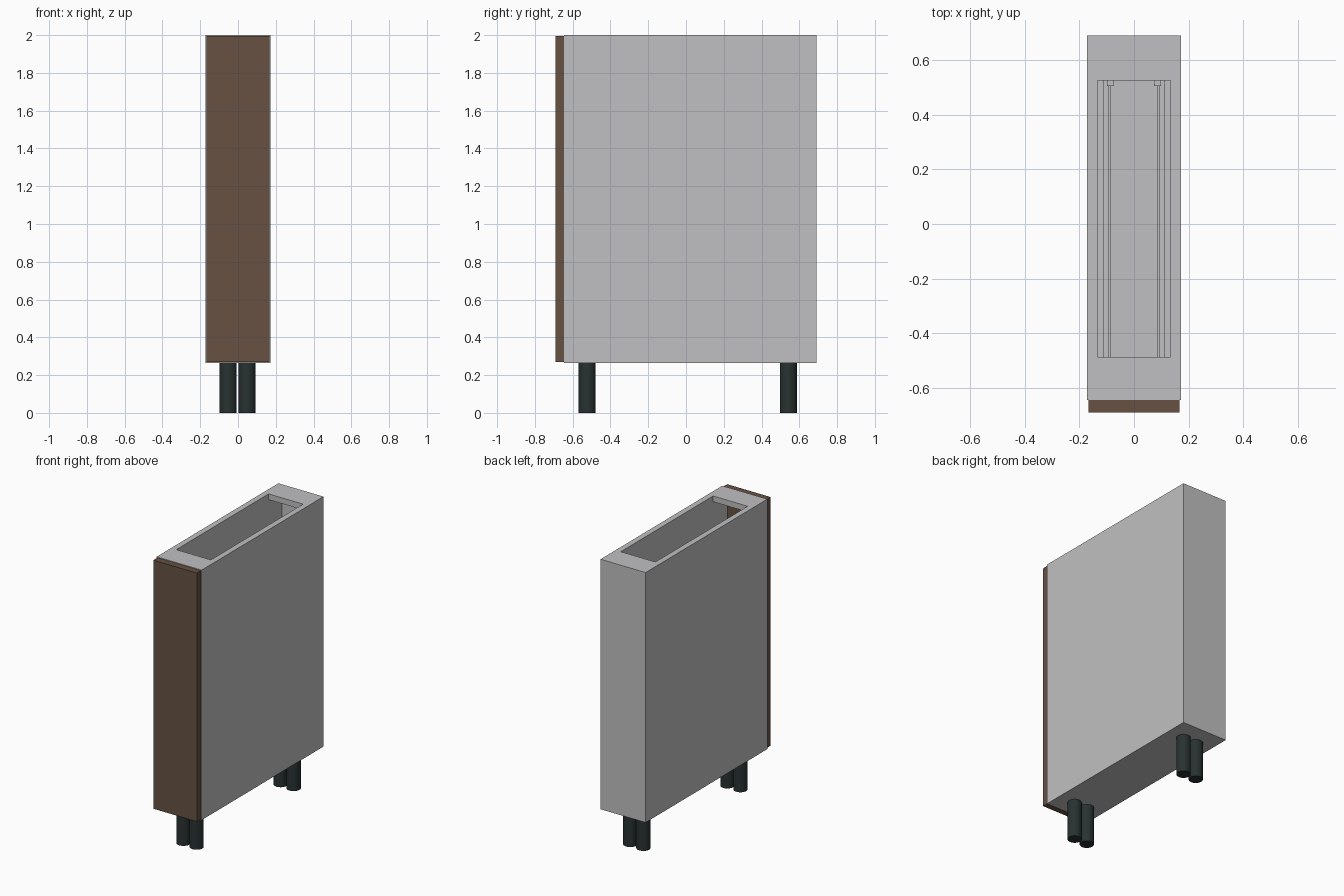
import bpy

if "Cube" in bpy.data.objects:
    bpy.data.objects.remove(bpy.data.objects["Cube"])


def material(name, color):
    m = bpy.data.materials.new(name)
    m.diffuse_color = (*color, 1)
    m.use_nodes = True
    m.node_tree.nodes["Principled BSDF"].inputs["Base Color"].default_value = m.diffuse_color
    return m


GREY = material("carcass grey", (0.53, 0.53, 0.54))
BROWN = material("door brown", (0.135, 0.083, 0.055))
DARK = material("leg charcoal", (0.022, 0.031, 0.031))


def box(name, x, y, z, mat):
    """Box from (min, max) ranges on each axis."""
    bpy.ops.mesh.primitive_cube_add(size=1, location=[sum(r) / 2 for r in (x, y, z)])
    ob = bpy.context.object
    ob.name = name
    ob.scale = [r[1] - r[0] for r in (x, y, z)]
    bpy.ops.object.transform_apply(location=False, rotation=False, scale=True)
    ob.data.materials.append(mat)
    return ob


W, IN = 0.173, 0.133          # outer and inner half width
FRONT, BACK = -0.645, 0.69    # carcass depth
BASE, TOP = 0.265, 2.0        # carcass height

# Side panels
for side, s in (("left", -1), ("right", 1)):
    box(side + "_side_panel", sorted((s * IN, s * W)), (FRONT, BACK), (BASE, TOP), GREY)

# Floor, back and the two top rails
box("floor_panel", (-IN, IN), (FRONT, BACK), (BASE, BASE + 0.04), GREY)
box("back_panel", (-IN, IN), (BACK - 0.02, BACK), (BASE + 0.04, TOP - 0.04), GREY)
box("front_top_rail", (-IN, IN), (FRONT, -0.487), (TOP - 0.04, TOP), GREY)
box("back_top_rail", (-IN, IN), (0.525, BACK), (TOP - 0.04, TOP), GREY)

# Door
box("door", (-0.167, 0.167), (-0.69, FRONT), (BASE + 0.005, TOP - 0.005), BROWN)

# Two shallow pull-out drawers inside, with side runners and back brackets
for level, z in (("lower", 0.36), ("upper", 1.10)):
    box(level + "_drawer_floor", (-0.084, 0.084), (-0.63, 0.53), (z, z + 0.02), GREY)
    box(level + "_drawer_back", (-0.084, 0.084), (0.525, 0.54), (z, z + 0.16), GREY)
    for side, s in (("left", -1), ("right", 1)):
        name = f"{level}_{side}_drawer_"
        box(name + "side", sorted((s * 0.084, s * 0.095)), (-0.63, 0.54), (z, z + 0.16), GREY)
        box(name + "runner", sorted((s * 0.109, s * IN)), (-0.63, 0.56), (z, z + 0.05), GREY)
        box(name + "bracket", sorted((s * 0.073, s * 0.098)), (0.505, 0.545), (z, z + 0.17), GREY)

# Round legs in two pairs
for end, y in (("front", -0.523), ("back", 0.542)):
    for side, x in (("left", -0.052), ("right", 0.048)):
        bpy.ops.mesh.primitive_cylinder_add(vertices=32, radius=0.045, depth=BASE,
                                            location=(x, y, BASE / 2))
        leg = bpy.context.object
        leg.name = f"{end}_{side}_leg"
        leg.data.materials.append(DARK)
        bpy.ops.object.shade_smooth_by_angle()
